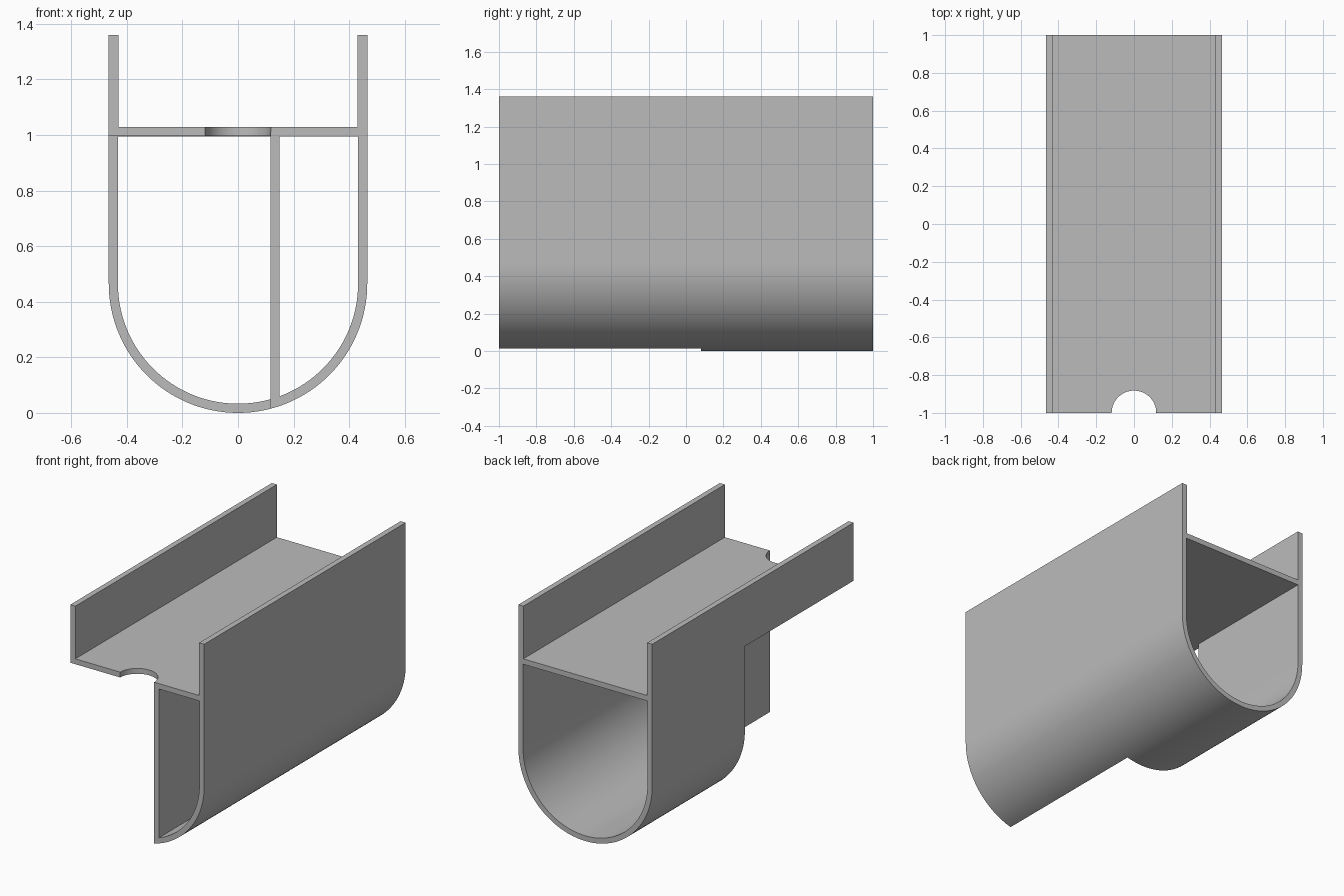
import bpy, bmesh, math

if "Cube" in bpy.data.objects:
    bpy.data.objects.remove(bpy.data.objects["Cube"])

R, WALL, TOP = 0.465, 0.033, 1.36        # outer radius, wall thickness, height
FLOOR_LOW, FLOOR_TOP = 0.995, 1.029      # shelf across the trough
SPLIT_Y, DIV_X = 0.08, 0.117             # end of the cut-away, divider face

grey = bpy.data.materials.new("light grey")
grey.diffuse_color = (0.5, 0.5, 0.5, 1)
grey.use_nodes = True
grey.node_tree.nodes["Principled BSDF"].inputs["Base Color"].default_value = grey.diffuse_color


def prism(name, profile, y0, y1):
    """Extrude an (x, z) profile along y."""
    bm = bmesh.new()
    face = bm.faces.new([bm.verts.new((x, y0, z)) for x, z in profile])
    out = bmesh.ops.extrude_face_region(bm, geom=[face])
    moved = [v for v in out["geom"] if isinstance(v, bmesh.types.BMVert)]
    bmesh.ops.translate(bm, verts=moved, vec=(0, y1 - y0, 0))
    bmesh.ops.recalc_face_normals(bm, faces=bm.faces)
    mesh = bpy.data.meshes.new(name)
    bm.to_mesh(mesh)
    bm.free()
    mesh.materials.append(grey)
    obj = bpy.data.objects.new(name, mesh)
    bpy.context.collection.objects.link(obj)
    return obj


def u_profile(r, top, n=64):
    """Half circle at the bottom, straight sides up to top."""
    arc = [(r * math.cos(math.pi + math.pi * i / n),
            R + r * math.sin(math.pi + math.pi * i / n)) for i in range(n + 1)]
    return arc + [(r, top), (-r, top)]


def box_profile(x0, x1, z0, z1):
    return [(x0, z0), (x1, z0), (x1, z1), (x0, z1)]


def cut(target, cutter):
    mod = target.modifiers.new(cutter.name, "BOOLEAN")
    mod.operation, mod.solver, mod.object = "DIFFERENCE", "EXACT", cutter
    bpy.context.view_layer.objects.active = target
    bpy.ops.object.modifier_apply(modifier=mod.name)
    bpy.data.objects.remove(cutter, do_unlink=True)


# Trough shell with lower bore, upper channel and open front left side
shell = prism("trough_shell", u_profile(R, TOP), -1, 1)
cut(shell, prism("bore", u_profile(R - WALL, FLOOR_LOW), -1.2, 1.2))
cut(shell, prism("channel", box_profile(-0.43, 0.43, FLOOR_TOP, 1.6), -1.2, 1.2))
cut(shell, prism("side_opening",
                 box_profile(-0.7, DIV_X, -0.2, FLOOR_LOW + 0.0005), -1.2, SPLIT_Y))

# Half-round notch at the front of the shelf
bpy.ops.mesh.primitive_cylinder_add(vertices=64, radius=0.118, depth=0.2,
                                    location=(0, -1, FLOOR_TOP))
cut(shell, bpy.context.object)

# Upright divider closing the front right chamber, seated in shell and shelf
r_mid = R - WALL / 2
seat = [(x, R - math.sqrt(r_mid ** 2 - x ** 2)) for x in (DIV_X - 0.0005, 0.15)]
divider = prism("divider", seat + [(0.15, 1.01), (DIV_X - 0.0005, 1.01)],
                -0.9995, SPLIT_Y)

# Smooth curved walls, keep corners sharp
bpy.ops.object.select_all(action="DESELECT")
for obj in (shell, divider):
    obj.select_set(True)
bpy.context.view_layer.objects.active = shell
bpy.ops.object.shade_smooth_by_angle(angle=math.radians(30))
